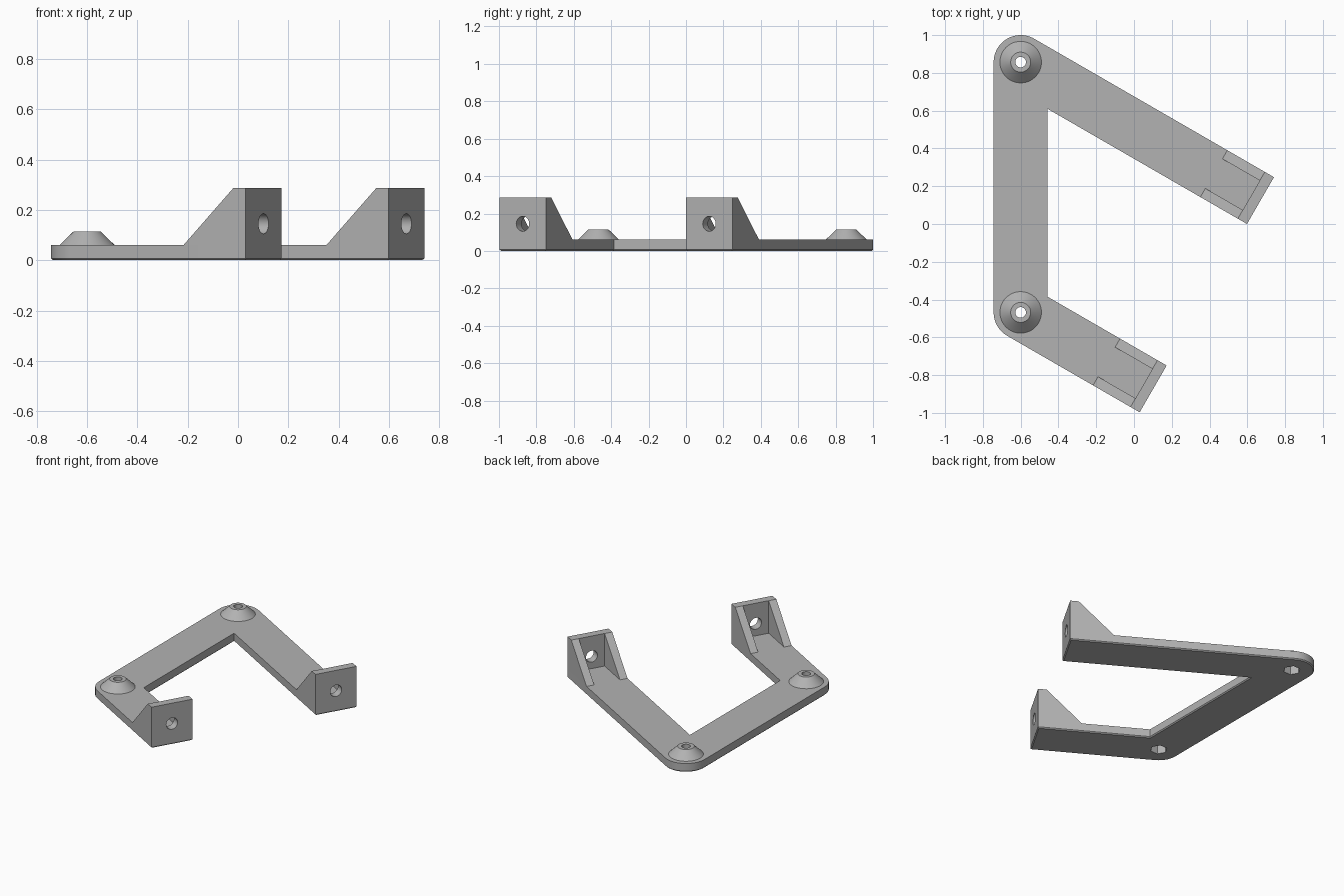
import bpy, bmesh
from math import cos, sin, pi, radians
from mathutils import Matrix, Vector

if "Cube" in bpy.data.objects:
    bpy.data.objects.remove(bpy.data.objects["Cube"])

R = 0.143            # half width of the strap
THICK = 0.06         # strap thickness
TOP = 0.287          # height of the end walls
WALL = 0.056         # wall and gusset thickness
GUSSET = 0.285       # gusset reach from the arm end
TILT = radians(-30)  # direction of both arms
UPPER, LOWER = Vector((-0.6, 0.857, 0)), Vector((-0.6, -0.468, 0))
ARMS = {"upper": (UPPER, 1.466), "lower": (LOWER, 0.81)}

grey = bpy.data.materials.new("plain_grey")
grey.use_nodes = True
grey.diffuse_color = (0.45, 0.45, 0.45, 1)
grey.node_tree.nodes["Principled BSDF"].inputs["Base Color"].default_value = grey.diffuse_color


def add_object(name, bm, matrix=Matrix()):
    bmesh.ops.transform(bm, matrix=matrix, verts=bm.verts)
    bmesh.ops.recalc_face_normals(bm, faces=bm.faces)
    mesh = bpy.data.meshes.new(name)
    bm.to_mesh(mesh)
    bm.free()
    mesh.materials.append(grey)
    obj = bpy.data.objects.new(name, mesh)
    bpy.context.collection.objects.link(obj)
    return obj


def prism(name, points, push, matrix=Matrix(), chamfer=0):
    """Extrude a flat outline along push; optionally chamfer the starting rim."""
    bm = bmesh.new()
    base = bm.faces.new([bm.verts.new(p) for p in points])
    rim = list(base.edges)
    ret = bmesh.ops.extrude_face_region(bm, geom=[base], use_keep_orig=True)
    moved = [g for g in ret["geom"] if isinstance(g, bmesh.types.BMVert)]
    bmesh.ops.translate(bm, verts=moved, vec=push)
    bmesh.ops.recalc_face_normals(bm, faces=bm.faces)
    if chamfer:
        bmesh.ops.bevel(bm, geom=rim, offset=chamfer, segments=1, affect='EDGES')
    return add_object(name, bm, matrix)


def cut(obj, cutter):
    mod = obj.modifiers.new("hole", 'BOOLEAN')
    mod.operation, mod.solver, mod.object = 'DIFFERENCE', 'EXACT', cutter
    bpy.context.view_layer.update()
    graph = bpy.context.evaluated_depsgraph_get()
    mesh = bpy.data.meshes.new_from_object(obj.evaluated_get(graph))
    obj.modifiers.clear()
    obj.data = mesh
    bpy.data.objects.remove(cutter)


def ring(radius, count):
    return [(radius * cos(2 * pi * i / count), radius * sin(2 * pi * i / count)) for i in range(count)]


def smooth(obj):
    bpy.ops.object.select_all(action='DESELECT')
    obj.select_set(True)
    bpy.context.view_layer.objects.active = obj
    bpy.ops.object.shade_smooth_by_angle(angle=radians(30))


# Strap outline: rounded outer corners, sharp inner corners, square arm ends
along = Vector((cos(TILT), sin(TILT), 0))
across = Vector((-sin(TILT), cos(TILT), 0))


def arc(center, start, end, steps):
    angles = [radians(start + (end - start) * i / steps) for i in range(steps + 1)]
    return [center + Vector((cos(a), sin(a), 0)) * R for a in angles]


def inner_corner(center, side):
    p = center + across * R * side
    return p + along * ((center.x + R - p.x) / along.x)


ends = {key: c + along * length for key, (c, length) in ARMS.items()}
outline = arc(UPPER, 60, 180, 24) + arc(LOWER, 180, 240, 12)
outline += [ends["lower"] - across * R, ends["lower"] + across * R, inner_corner(LOWER, 1)]
outline += [inner_corner(UPPER, -1), ends["upper"] - across * R, ends["upper"] + across * R]
strap = prism("strap", outline, (0, 0, THICK), chamfer=0.007)

for key, (center, length) in ARMS.items():
    # Hexagonal nut pocket under each boss
    hexagon = [(x, y, -0.05) for x, y in ring(0.055, 6)]
    cut(strap, prism("pocket_cutter", hexagon, (0, 0, 0.2), Matrix.Translation(center)))

    # Conical boss with a through hole
    bm = bmesh.new()
    profile = [(0.028, THICK), (0.11, THICK), (0.053, 0.115), (0.028, 0.115)]
    loops = [[bm.verts.new((x, y, z)) for x, y in ring(r, 48)] for r, z in profile]
    for a, b in zip(loops, loops[1:] + loops[:1]):
        for i in range(48):
            j = (i + 1) % 48
            bm.faces.new((a[i], a[j], b[j], b[i]))
    smooth(add_object(key + "_boss", bm, Matrix.Translation(center)))

    # End wall with a round bolt hole
    frame = Matrix.Translation(center) @ Matrix.Rotation(TILT, 4, 'Z')
    face = [(length, -R, THICK), (length, R, THICK), (length, R, TOP), (length, -R, TOP)]
    wall = prism(key + "_end_wall", face, (-WALL, 0, 0), frame)
    circle = [(length + 0.05, y, z + 0.145) for y, z in ring(0.04, 40)]
    cut(wall, prism("bolt_cutter", circle, (-0.2, 0, 0), frame))
    smooth(wall)

    # Triangular gussets on both edges of the arm
    for side, word in ((1, "back"), (-1, "front")):
        tri = [(length - GUSSET, side * R, THICK), (length - WALL, side * R, THICK),
               (length - WALL, side * R, TOP)]
        prism(f"{key}_{word}_gusset", tri, (0, -side * 0.053, 0), frame)

smooth(strap)
